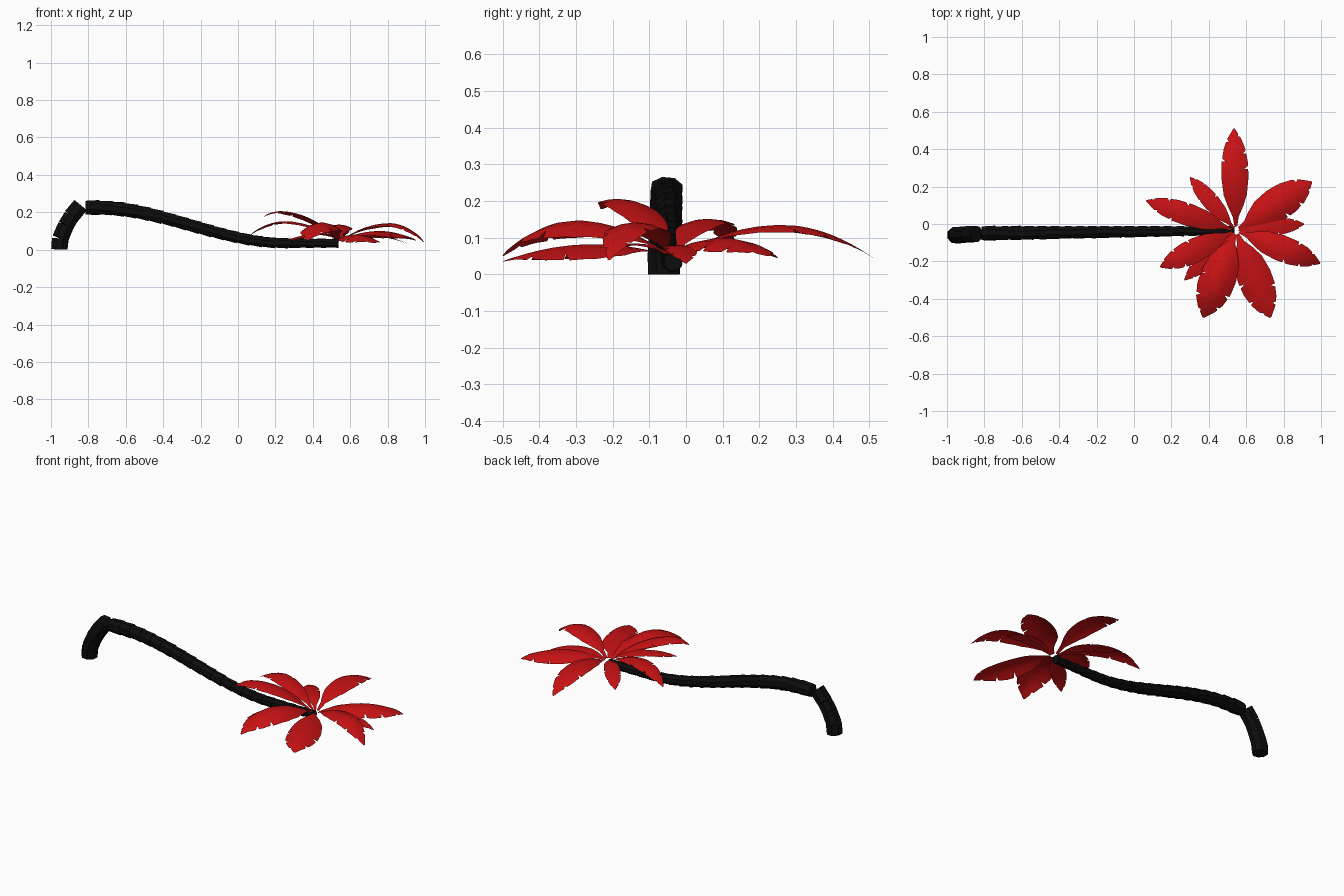
import bpy, bmesh, math, random
from mathutils import Vector

random.seed(4)
if "Cube" in bpy.data.objects:
    bpy.data.objects.remove(bpy.data.objects["Cube"])


def material(name, rgb):
    m = bpy.data.materials.new(name)
    m.use_nodes = True
    m.diffuse_color = (*rgb, 1)
    m.node_tree.nodes["Principled BSDF"].inputs["Base Color"].default_value = (*rgb, 1)
    return m


BLACK = material("charcoal_bark", (0.004, 0.004, 0.004))
RED = material("red_leaf", (0.57, 0.006, 0.007))


def finish(bm, name, mat):
    me = bpy.data.meshes.new(name)
    bm.to_mesh(me)
    bm.free()
    me.materials.append(mat)
    ob = bpy.data.objects.new(name, me)
    bpy.context.collection.objects.link(ob)
    return ob


def add_segment(bm, a, b, r0, r1, sides=8):
    """Capped frustum from a to b, flared towards b."""
    d = (b - a).normalized()
    side = Vector((0, 1, 0))
    up = d.cross(side).normalized()
    side = up.cross(d)
    turn = random.uniform(-0.15, 0.15)
    rings = []
    for p, r in ((a, r0), (b, r1)):
        ring = []
        for i in range(sides):
            t = math.tau * (i + 0.5) / sides + turn
            ring.append(bm.verts.new(p + r * (math.cos(t) * side + math.sin(t) * up)))
        rings.append(ring)
    for i in range(sides):
        j = (i + 1) % sides
        bm.faces.new((rings[0][i], rings[0][j], rings[1][j], rings[1][i]))
    bm.faces.new(rings[0][::-1])
    bm.faces.new(rings[1])


# Lower trunk: steep stump that ends in an open-looking kink
bm = bmesh.new()
stump = [Vector(p) for p in ((-0.955, -0.06, 0), (-0.95, -0.06, 0.06), (-0.92, -0.058, 0.13),
                             (-0.89, -0.055, 0.18), (-0.842, -0.053, 0.238))]
for a, b in zip(stump, stump[1:]):
    add_segment(bm, a, b, 0.046, 0.047 if a.z == 0 else 0.045)
for v in bm.verts:
    v.co.z = max(v.co.z, 0)
finish(bm, "lower_trunk", BLACK)

# Upper trunk: overlapping flared segments along a sagging line
bm = bmesh.new()
START, END, COUNT = -0.815, 0.53, 20


def trunk_point(k):
    f = k / COUNT
    x = START + (END - START) * f
    t = min(max(x + 0.75, 0), 1)
    return Vector((x, -0.05 + 0.015 * f, 0.225 - 0.19 * t * t * (3 - 2 * t)))


for k in range(COUNT):
    a, b = trunk_point(k), trunk_point(k + 1)
    r = 0.042 - 0.017 * k / COUNT
    add_segment(bm, a, b + (b - a) * 0.1, r * 0.9, r)
finish(bm, "upper_trunk", BLACK)

# Leaves: arched sheets with a pointed tip and slits in the edges
OUTLINE = ((0, 0.1), (0.1, 0.22), (0.2, 0.55), (0.32, 0.85), (0.5, 1), (0.66, 0.97),
           (0.8, 0.78), (0.9, 0.5), (1, 0.05))
CROWN = Vector((0.545, -0.035, 0.055))


def leaf_width(t):
    for (t0, w0), (t1, w1) in zip(OUTLINE, OUTLINE[1:]):
        if t <= t1:
            return w0 + (w1 - w0) * (t - t0) / (t1 - t0)
    return OUTLINE[-1][1]


def build_leaf(name, tip_x, tip_y, tip_z, peak, peak_at, width):
    flat = Vector((tip_x - CROWN.x, tip_y - CROWN.y, 0))
    across = Vector((-flat.y, flat.x, 0)).normalized()
    slits = {-1: [random.uniform(0.5, 0.6), random.uniform(0.74, 0.8), 0.92],
             1: [random.uniform(0.62, 0.7), random.uniform(0.84, 0.88)]}
    rows = {t for t, _ in OUTLINE} | {0.04, 0.26, 0.4}
    for cuts in slits.values():
        for c in cuts:
            rows |= {c - 0.004, c, c + 0.03}
    bm = bmesh.new()
    grid = []
    for t in sorted(rows):
        if t < peak_at:
            z = peak - (peak - CROWN.z) * (1 - t / peak_at) ** 2
        else:
            z = peak - (peak - tip_z) * ((t - peak_at) / (1 - peak_at)) ** 2
        row = []
        for u in (-1, -0.5, 0, 0.5, 1):
            w = leaf_width(t) * width / 2
            if abs(u) == 1 and any(abs(t - c) < 1e-6 for c in slits[int(u)]):
                w *= 0.72
            off = u * w
            drop = 0.022 * (off / 0.08) ** 2 * (width / 0.18 + 0.3)
            p = CROWN + flat * (0.04 + 0.96 * t) + across * off
            p.z = max(z - drop, 0.01)
            row.append(bm.verts.new(p))
        grid.append(row)
    for r0, r1 in zip(grid, grid[1:]):
        for i in range(4):
            bm.faces.new((r0[i], r1[i], r1[i + 1], r0[i + 1]))
    bmesh.ops.recalc_face_normals(bm, faces=bm.faces)
    if sum(f.normal.z for f in bm.faces) < 0:
        bmesh.ops.reverse_faces(bm, faces=bm.faces)
    ob = finish(bm, name, RED)
    for f in ob.data.polygons:
        f.use_smooth = True


# name, tip x, y, z, peak height, peak position, width
LEAVES = (
    ("back_leaf", 0.535, 0.51, 0.045, 0.135, 0.52, 0.145),
    ("back_left_leaf", 0.95, 0.225, 0.05, 0.10, 0.5, 0.18),
    ("left_small_leaf", 0.91, 0.0, 0.03, 0.08, 0.4, 0.09),
    ("front_left_leaf", 0.995, -0.21, 0.04, 0.142, 0.57, 0.14),
    ("front_leaf_a", 0.73, -0.5, 0.035, 0.082, 0.45, 0.185),
    ("front_leaf_b", 0.37, -0.5, 0.05, 0.147, 0.55, 0.195),
    ("front_small_leaf", 0.27, -0.3, 0.045, 0.085, 0.4, 0.09),
    ("front_right_leaf", 0.14, -0.23, 0.178, 0.206, 0.78, 0.13),
    ("right_leaf", 0.065, 0.125, 0.078, 0.152, 0.6, 0.12),
    ("back_right_small_leaf", 0.30, 0.25, 0.045, 0.09, 0.4, 0.09),
)
for spec in LEAVES:
    build_leaf(*spec)
